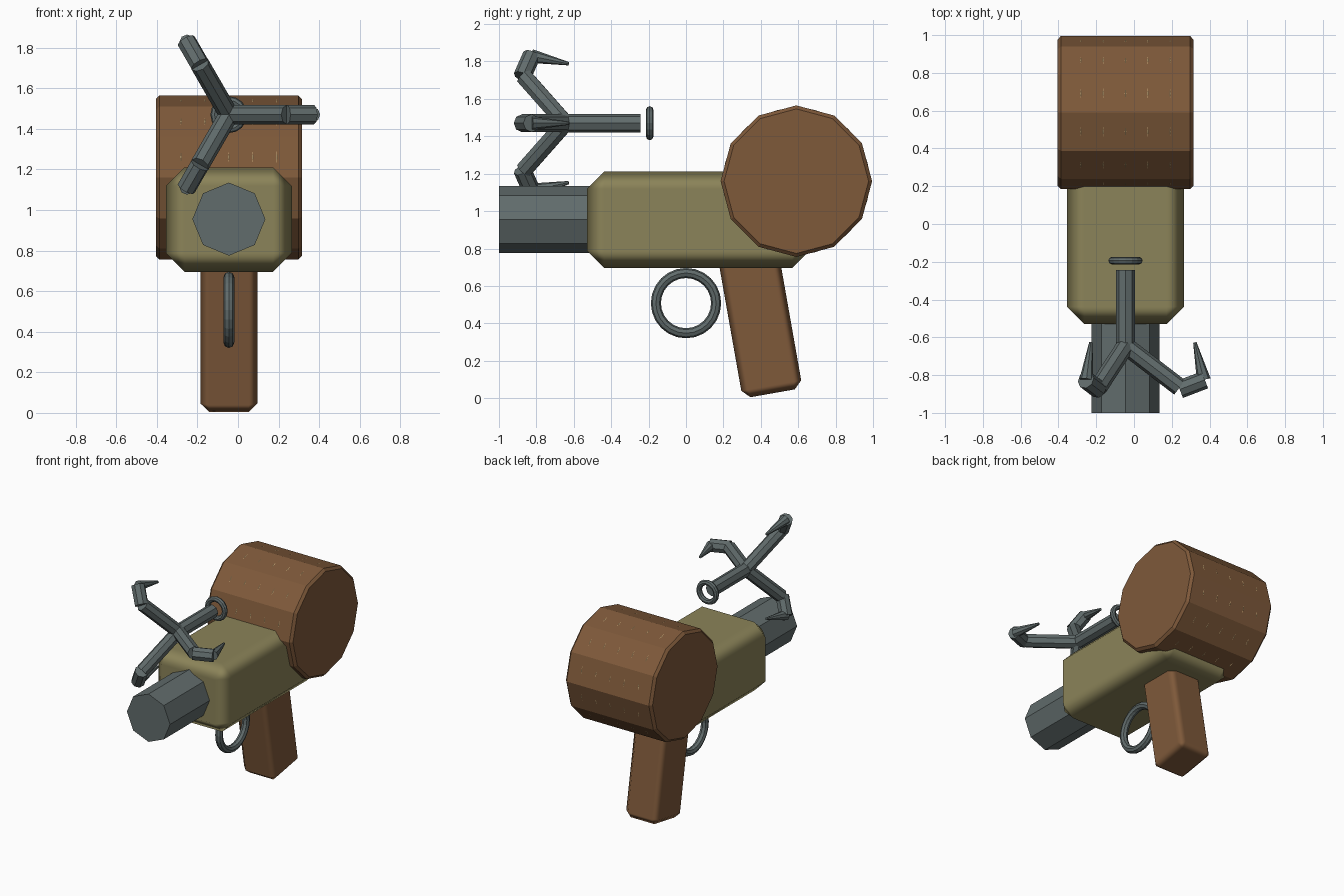
import bpy
from math import radians, sin, cos, pi
from mathutils import Vector

if "Cube" in bpy.data.objects:
    bpy.data.objects.remove(bpy.data.objects["Cube"])

CX = -0.045          # centre line of the launcher
HOOK_Z = 1.47        # height of the hook shaft


def material(name, rgb):
    m = bpy.data.materials.new(name)
    m.diffuse_color = (*rgb, 1)
    m.use_nodes = True
    m.node_tree.nodes["Principled BSDF"].inputs["Base Color"].default_value = m.diffuse_color
    return m


OLIVE = material("olive_paint", (0.26, 0.23, 0.10))
WOOD = material("brown_wood", (0.21, 0.10, 0.042))
STEEL = material("grey_steel", (0.12, 0.15, 0.15))
ROPE = material("tan_rope", (0.55, 0.38, 0.18))


def finish(name, mat):
    ob = bpy.context.object
    ob.name = name
    ob.data.materials.append(mat)
    return ob


def bevel(ob, width, angle=30, harden=False):
    mod = ob.modifiers.new("edges", 'BEVEL')
    mod.width, mod.segments = width, 1
    mod.limit_method, mod.angle_limit = 'ANGLE', radians(angle)
    if harden:
        bpy.ops.object.shade_smooth()
        mod.harden_normals = True


def box(name, loc, size, mat, width, tilt=0):
    bpy.ops.mesh.primitive_cube_add(size=1, location=loc)
    ob = finish(name, mat)
    ob.scale = size
    bpy.ops.object.transform_apply(location=False, rotation=False, scale=True)
    ob.rotation_euler.x = radians(tilt)
    bevel(ob, width, harden=True)
    return ob


def rod(name, a, b, r1, mat, r2=None, sides=8):
    a, b = Vector(a), Vector(b)
    d = b - a
    bpy.ops.mesh.primitive_cone_add(vertices=sides, radius1=r1, radius2=r1 if r2 is None else r2,
                                    depth=d.length, location=(a + b) / 2,
                                    rotation=d.to_track_quat('Z', 'Y').to_euler())
    return finish(name, mat)


def ring(name, loc, rot, major, minor, mat, segs=24, sides=8):
    bpy.ops.mesh.primitive_torus_add(location=loc, rotation=rot, major_radius=major,
                                     minor_radius=minor, major_segments=segs, minor_segments=sides)
    return finish(name, mat)


# Body and grip
box("body", (CX, 0.065, 0.953), (0.62, 1.19, 0.515), OLIVE, 0.092)
box("grip", (CX, 0.384, 0.474), (0.28, 0.325, 0.91), WOOD, 0.042, tilt=10)

# Barrel and trigger ring
rod("barrel", (CX, -1, 0.955), (CX, -0.35, 0.955), 0.18, STEEL)
ring("trigger_ring", (CX, 0, 0.508), (0, pi / 2, 0), 0.161, 0.027, STEEL)

# Rope drum, with the rope coils just reaching its surface
drum = rod("drum", (-0.405, 0.59, 1.16), (0.315, 0.59, 1.16), 0.405, WOOD, sides=12)
bevel(drum, 0.018, angle=60)
for i in range(5):
    ring("rope_coil", (CX + (i - 2) * 0.118, 0.59, 1.16), (0, pi / 2, 0), 0.372, 0.021, ROPE, 48)

# Grappling hook shaft and eye
rod("hook_shaft", (CX, -0.66, HOOK_Z), (CX, -0.243, HOOK_Z), 0.05, STEEL)
ring("hook_eye", (CX, -0.194, HOOK_Z), (pi / 2, 0, 0), 0.071, 0.02, STEEL, 16)

# Three prongs around the shaft, each given as (radius, y)
for k in range(3):
    t = k * 2 * pi / 3

    def at(r, y):
        return (CX + r * cos(t), y, HOOK_Z + r * sin(t))

    rod("prong_arm", at(0, -0.645), at(0.287, -0.865), 0.048, STEEL)
    rod("prong_bend", at(0.287, -0.876), at(0.42, -0.825), 0.048, STEEL)
    rod("prong_spike", at(0.414, -0.825), at(0.367, -0.627), 0.037, STEEL, r2=0.009)
